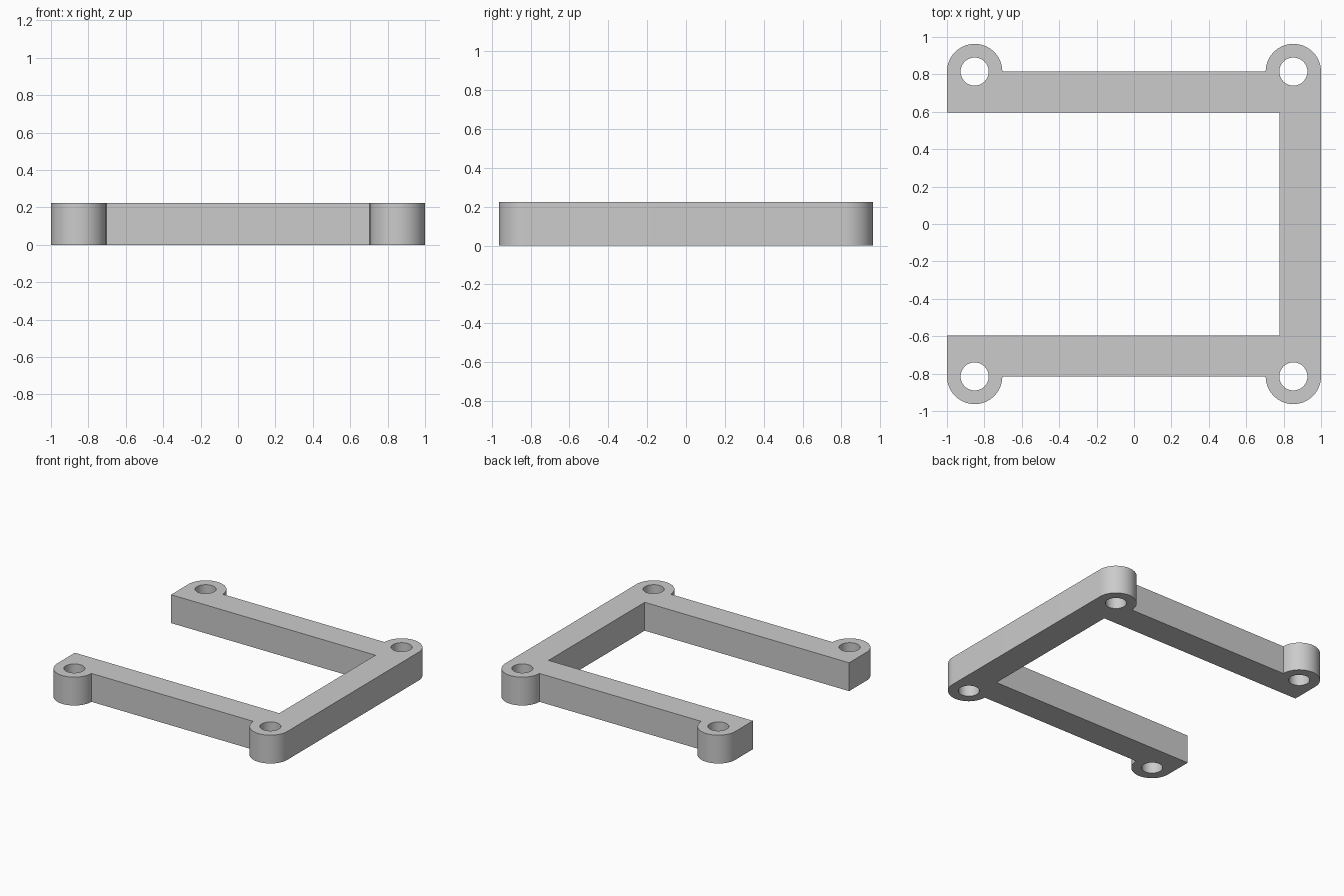
import bpy, bmesh
from math import pi, cos, sin, radians

cube = bpy.data.objects.get("Cube")
if cube:
    bpy.data.objects.remove(cube, do_unlink=True)

HEIGHT = 0.223
LUG_X, LUG_Y, LUG_R = 0.852, 0.815, 0.148   # screw lug centres and radius
HOLE_R = 0.075
ARM_IN = 0.597                              # inner edge of the side arms
BACK_IN = 0.777                             # inner edge of the joining bar


def arc(cx, cy, r, start, sweep, steps):
    return [(cx + r * cos(start + sweep * i / steps),
             cy + r * sin(start + sweep * i / steps)) for i in range(steps + 1)]


# Flat U-shaped outline, counter-clockwise, with a rounded lug at each corner
outline = [(-1, -ARM_IN)]
outline += arc(-LUG_X, -LUG_Y, LUG_R, pi, pi, 32)
outline += arc(LUG_X, -LUG_Y, LUG_R, pi, pi, 32)
outline += arc(LUG_X, LUG_Y, LUG_R, 0, pi, 32)
outline += arc(-LUG_X, LUG_Y, LUG_R, 0, pi, 32)
outline += [(-1, ARM_IN), (BACK_IN, ARM_IN), (BACK_IN, -ARM_IN)]

# Screw holes
loops = [outline]
for sx in (-1, 1):
    for sy in (-1, 1):
        loops.append(arc(sx * LUG_X, sy * LUG_Y, HOLE_R, 0, 2 * pi, 48)[:-1])

# Fill the outline around the holes and extrude it to full thickness
bm = bmesh.new()
edges = []
for loop in loops:
    verts = [bm.verts.new((x, y, 0)) for x, y in loop]
    edges += [bm.edges.new((a, b)) for a, b in zip(verts, verts[1:] + verts[:1])]
bmesh.ops.triangle_fill(bm, edges=edges, use_beauty=True, use_dissolve=False,
                        normal=(0, 0, 1))
result = bmesh.ops.extrude_face_region(bm, geom=bm.faces[:], use_keep_orig=True)
top = [v for v in result["geom"] if isinstance(v, bmesh.types.BMVert)]
bmesh.ops.translate(bm, verts=top, vec=(0, 0, HEIGHT))
bmesh.ops.recalc_face_normals(bm, faces=bm.faces[:])

mesh = bpy.data.meshes.new("mounting_frame")
bm.to_mesh(mesh)
bm.free()
frame = bpy.data.objects.new("mounting_frame", mesh)
bpy.context.collection.objects.link(frame)

# Plain grey material
grey = bpy.data.materials.new("plain grey")
grey.use_nodes = True
colour = (0.6, 0.6, 0.6, 1)
grey.diffuse_color = colour
grey.node_tree.nodes["Principled BSDF"].inputs["Base Color"].default_value = colour
mesh.materials.append(grey)

# Smooth the round walls, keep the edges crisp
bpy.ops.object.select_all(action="DESELECT")
frame.select_set(True)
bpy.context.view_layer.objects.active = frame
bpy.ops.object.shade_smooth_by_angle(angle=radians(30))
